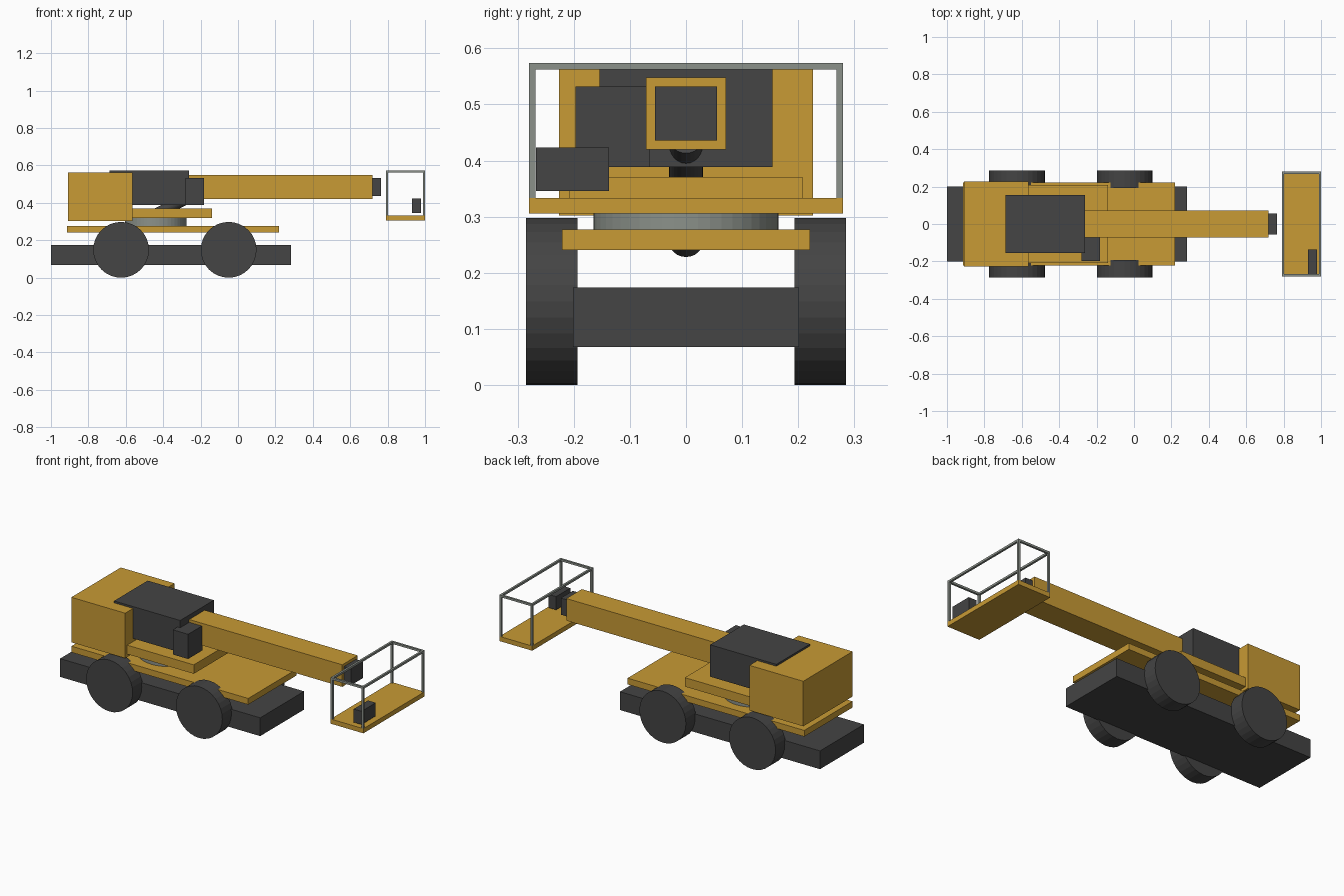
import bpy
from mathutils import Vector

if "Cube" in bpy.data.objects:
    bpy.data.objects.remove(bpy.data.objects["Cube"])


def colour(name, rgb):
    m = bpy.data.materials.new(name)
    m.diffuse_color = (*rgb, 1)
    m.use_nodes = True
    m.node_tree.nodes["Principled BSDF"].inputs["Base Color"].default_value = m.diffuse_color
    return m


YELLOW = colour("machine yellow", (0.58, 0.325, 0.035))
DARK = colour("dark grey", (0.058, 0.058, 0.058))
STEEL = colour("steel grey", (0.26, 0.285, 0.255))


def box(name, mat, xs, ys, zs):
    """Box given by its extents along each axis."""
    lo, hi = Vector((xs[0], ys[0], zs[0])), Vector((xs[1], ys[1], zs[1]))
    bpy.ops.mesh.primitive_cube_add(size=1, location=(lo + hi) / 2)
    ob = bpy.context.object
    ob.name = name
    ob.scale = hi - lo
    bpy.ops.object.transform_apply(location=False, rotation=False, scale=True)
    ob.data.materials.append(mat)
    return ob


def cylinder(name, mat, a, b, r, sides=32):
    """Cylinder running from point a to point b."""
    a, b = Vector(a), Vector(b)
    bpy.ops.mesh.primitive_cylinder_add(vertices=sides, radius=r, depth=(b - a).length,
                                        location=(a + b) / 2)
    ob = bpy.context.object
    ob.name = name
    ob.rotation_euler = (b - a).to_track_quat('Z', 'Y').to_euler()
    ob.data.materials.append(mat)
    return ob


# Undercarriage
box("chassis", DARK, (-1, 0.283), (-0.201, 0.201), (0.068, 0.174))
for axle, x in (("rear", -0.625), ("front", -0.05)):
    for side, s in (("left", 1), ("right", -1)):
        cylinder(f"{axle}_{side}_wheel", DARK, (x, s * 0.193, 0.149), (x, s * 0.285, 0.149), 0.149)
box("deck", YELLOW, (-0.913, 0.22), (-0.221, 0.221), (0.241, 0.277))

# Slewing upper structure
cylinder("turntable_ring", STEEL, (-0.44, 0, 0.27), (-0.44, 0, 0.33), 0.165, 48)
box("turntable_platform", YELLOW, (-0.74, -0.138), (-0.208, 0.208), (0.319, 0.371))
box("counterweight", YELLOW, (-0.91, -0.565), (-0.226, 0.226), (0.302, 0.563))
box("engine_housing", DARK, (-0.687, -0.263), (-0.154, 0.154), (0.389, 0.574))
box("control_cabinet", DARK, (-0.28, -0.182), (-0.197, -0.065), (0.389, 0.532))
cylinder("lift_cylinder", DARK, (-0.61, 0, 0.255), (-0.24, 0, 0.44), 0.03, 24)

# Telescopic boom
box("boom", YELLOW, (-0.6, 0.718), (-0.071, 0.071), (0.42, 0.548))
box("boom_extension", DARK, (0.6, 0.764), (-0.055, 0.055), (0.436, 0.532))

# Work basket
X0, X1, Y, T = 0.79, 1.0, 0.28, 0.012
box("basket_floor", YELLOW, (X0, X1), (-Y, Y), (0.306, 0.333))
for x in (X0, X1 - T):
    for y in (-Y, Y - T):
        box("basket_post", STEEL, (x, x + T), (y, y + T), (0.333, 0.563))
    box("basket_side_rail", STEEL, (x, x + T), (-Y, Y), (0.562, 0.574))
for y in (-Y, Y - T):
    box("basket_end_rail", STEEL, (X0 + T, X1 - T), (y, y + T), (0.562, 0.574))
box("basket_control_box", DARK, (0.929, 0.979), (-0.267, -0.137), (0.346, 0.423))
